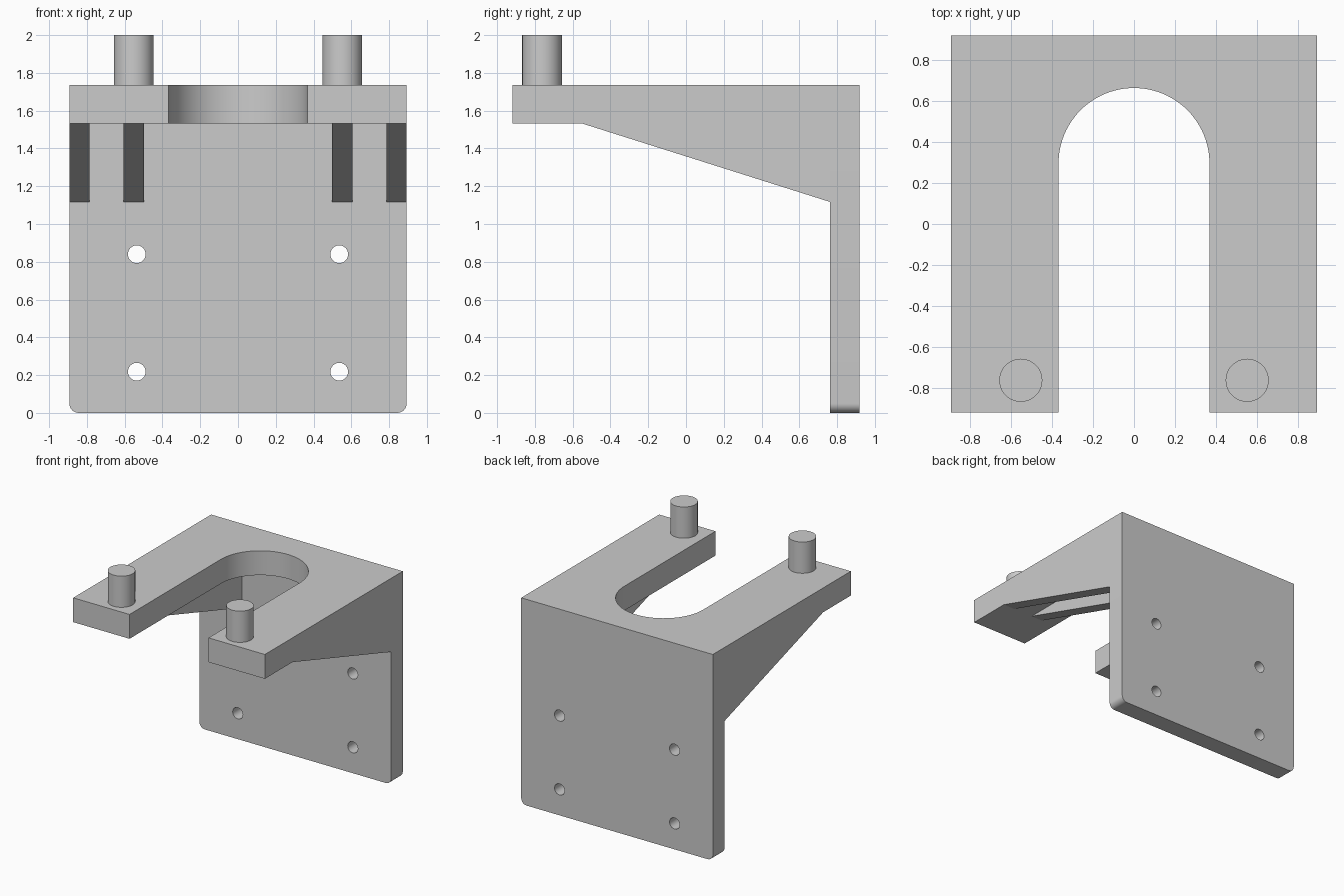
import bpy, bmesh
from math import pi, sin, cos
from mathutils import Vector

if "Cube" in bpy.data.objects:
    bpy.data.objects.remove(bpy.data.objects["Cube"])

W, D = 0.893, 0.918            # half width, half depth
TOP, UNDER = 1.737, 1.532      # shelf top and underside
BACK = 0.762                   # front face of the back plate


def arc(cx, cy, r, a0, a1, n):
    return [(cx + r * cos(a0 + (a1 - a0) * i / n),
             cy + r * sin(a0 + (a1 - a0) * i / n)) for i in range(n + 1)]


def prism(name, pts, axis, lo, hi):
    """Extrude a 2D profile along an axis (0=x, 1=y, 2=z) from lo to hi."""
    def place(p):
        c = list(p)
        c.insert(axis, lo)
        return c
    bm = bmesh.new()
    face = bm.faces.new([bm.verts.new(place(p)) for p in pts])
    ext = bmesh.ops.extrude_face_region(bm, geom=[face])["geom"]
    move = Vector((0, 0, 0))
    move[axis] = hi - lo
    bmesh.ops.translate(bm, vec=move,
                        verts=[v for v in ext if isinstance(v, bmesh.types.BMVert)])
    bmesh.ops.recalc_face_normals(bm, faces=bm.faces[:])
    mesh = bpy.data.meshes.new(name)
    bm.to_mesh(mesh)
    bm.free()
    obj = bpy.data.objects.new(name, mesh)
    bpy.context.collection.objects.link(obj)
    return obj


def activate(obj):
    bpy.ops.object.select_all(action='DESELECT')
    obj.select_set(True)
    bpy.context.view_layer.objects.active = obj


def smooth(obj):
    activate(obj)
    bpy.ops.object.shade_smooth_by_angle(angle=0.6)


# U-shaped shelf with a round-ended slot
R = 0.368
shelf_pts = ([(-W, BACK), (-W, -D), (-R, -D)]
             + arc(0, 0.295, R, pi, 0, 48)
             + [(R, -D), (W, -D), (W, BACK)])
smooth(prism("shelf", shelf_pts, 2, UNDER, TOP))

# Back plate with rounded bottom corners
C = 0.05
plate_pts = ([(W, TOP), (-W, TOP)]
             + arc(-W + C, C, C, pi, 1.5 * pi, 8)
             + arc(W - C, C, C, 1.5 * pi, 2 * pi, 8))
plate = prism("back_plate", plate_pts, 1, BACK, D)

# Four screw holes
for sx in (-1, 1):
    for z in (0.218, 0.84):
        cutter = prism("hole_cutter", arc(sx * 0.536, z, 0.047, 0, 2 * pi, 32)[:-1],
                       1, BACK - 0.1, D + 0.1)
        cutter.hide_render = True
        activate(plate)
        mod = plate.modifiers.new("hole", 'BOOLEAN')
        mod.operation = 'DIFFERENCE'
        mod.solver = 'EXACT'
        mod.object = cutter
        bpy.ops.object.modifier_apply(modifier=mod.name)
        bpy.data.objects.remove(cutter)
smooth(plate)

# Sloped ribs and locating pegs on both sides
rib_pts = [(-0.55, UNDER), (BACK, 1.117), (BACK, UNDER)]
for side, s in (("left", -1), ("right", 1)):
    for kind, a, b in (("inner", 0.498, 0.605), ("outer", 0.786, W)):
        prism(f"{side}_{kind}_rib", rib_pts, 0, min(s * a, s * b), max(s * a, s * b))
    smooth(prism(f"{side}_peg", arc(s * 0.552, -0.762, 0.105, 0, 2 * pi, 48)[:-1],
                 2, TOP, 2.0))
